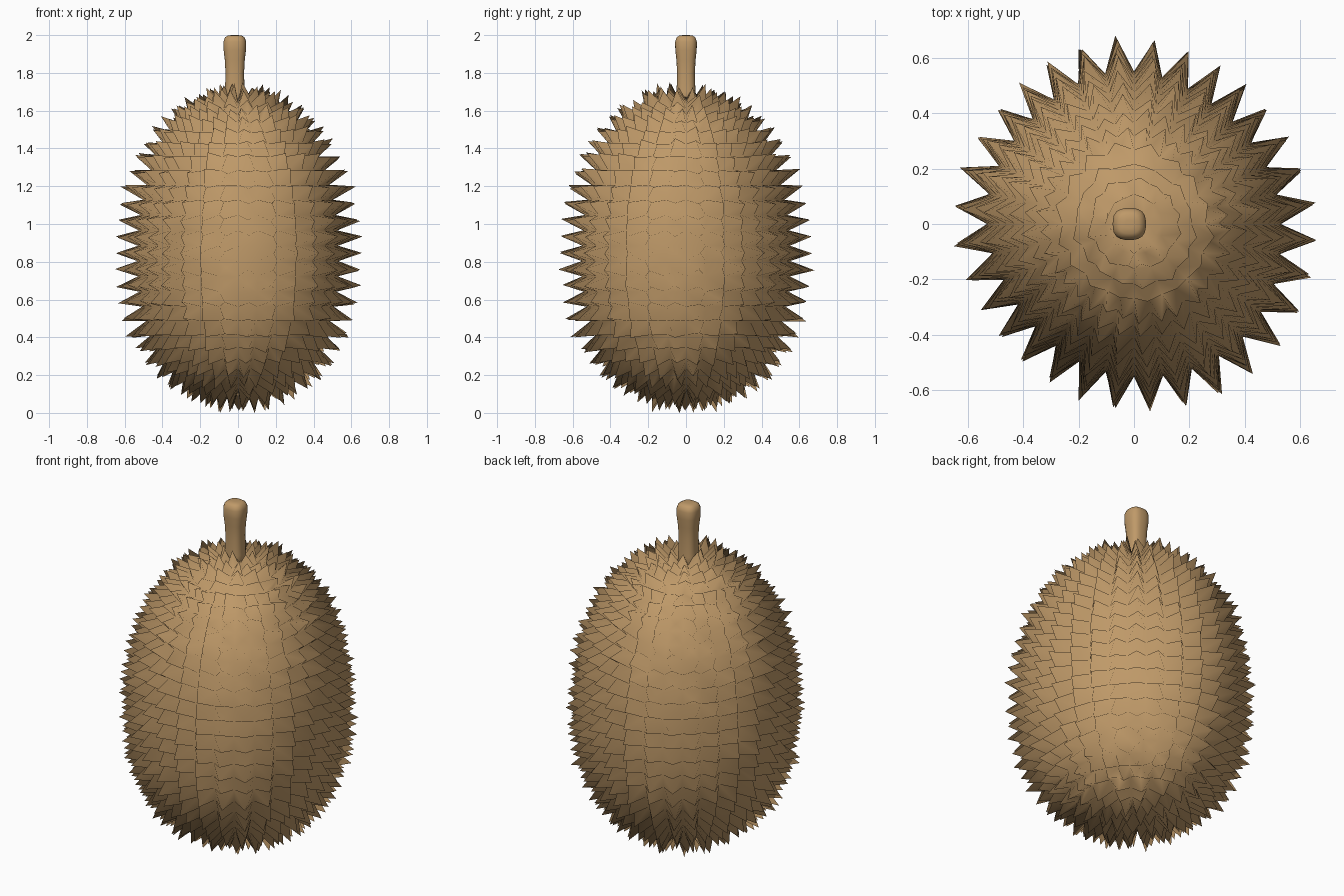
import bpy, bmesh, math, random
from mathutils import Vector

random.seed(4)
cube = bpy.data.objects.get("Cube")
if cube:
    bpy.data.objects.remove(cube, do_unlink=True)

husk = bpy.data.materials.new("husk_brown")
husk.use_nodes = True
colour = (0.52, 0.32, 0.14, 1)
husk.diffuse_color = colour
husk.node_tree.nodes["Principled BSDF"].inputs["Base Color"].default_value = colour

SEGMENTS, RINGS = 32, 30
CENTRE = Vector((0, 0, 0.885))
RADII = Vector((0.53, 0.55, 0.775))
SPIKE = 0.12


def finish(bm, name):
    bmesh.ops.recalc_face_normals(bm, faces=bm.faces)
    mesh = bpy.data.meshes.new(name)
    bm.to_mesh(mesh)
    bm.free()
    mesh.materials.append(husk)
    mesh.polygons.foreach_set("use_smooth", [True] * len(mesh.polygons))
    obj = bpy.data.objects.new(name, mesh)
    bpy.context.collection.objects.link(obj)
    return obj


def husk_point(polar, turn):
    """Point on the rounded, slightly lopsided egg form."""
    s, c = math.sin(polar), math.cos(polar)
    n = 2.25
    k = (s ** n + abs(c) ** n) ** (-1 / n)
    diagonal = math.sin(2 * turn)
    lump = 1 - 0.03 * diagonal + diagonal ** 2 * (
        0.035 * math.cos(turn + math.pi / 4) - 0.02)
    r = s * k * lump * (1 - 0.06 * c)
    return CENTRE + Vector((RADII.x * r * math.cos(turn),
                            RADII.y * r * math.sin(turn), RADII.z * c * k))


def segment_count(polar):
    """Fewer columns close to the two ends."""
    s = math.sin(polar)
    return SEGMENTS if s > 0.45 else SEGMENTS // 2 if s > 0.2 else SEGMENTS // 4


def bridge(bm, a, b):
    """Join two rings; where one has twice the columns, use five-sided faces."""
    if len(a) < len(b):
        a, b = b, a
    ratio = len(a) // len(b)
    for i in range(len(b)):
        fine = [a[(i * ratio + j) % len(a)] for j in range(ratio + 1)]
        bm.faces.new(fine + [b[(i + 1) % len(b)], b[i]])


# Spiky husk: every face between the rings is raised into a pyramid
bm = bmesh.new()
rings = []
for i in range(1, RINGS):
    polar = math.pi * i / RINGS
    count = segment_count(polar)
    rings.append([bm.verts.new(husk_point(polar, 2 * math.pi * j / count))
                  for j in range(count)])
for a, b in zip(rings, rings[1:]):
    bridge(bm, a, b)
bm.faces.new(rings[0])
bm.faces.new(rings[-1])
bmesh.ops.recalc_face_normals(bm, faces=bm.faces)
tips = bmesh.ops.poke(bm, faces=bm.faces[:], offset=SPIKE)["verts"]
for tip in tips:
    out = tip.co - CENTRE
    height = out.z / RADII.z
    # Spikes shorten toward the ends, most of all around the stem
    shorten = (0.035 if height > 0 else 0.012) * min(abs(height), 1) ** 3
    tip.co += out.normalized() * (random.uniform(-0.014, 0.012) - shorten)
    wobble = 0.006 + 0.008 * abs(height)
    tip.co += Vector([random.uniform(-wobble, wobble) for _ in range(3)])
finish(bm, "spiky_husk")

# Stem: rounded-square rings, pinched at the middle and softened at the tip
bm = bmesh.new()
PROFILE = [(1.58, 0.06), (1.7, 0.052), (1.8, 0.049), (1.87, 0.053), (1.92, 0.059),
           (1.965, 0.06), (1.988, 0.052), (1.998, 0.036), (2.0, 0.015)]
SIDES = 24
rings = []
for z, r in PROFILE:
    ring = []
    for k in range(SIDES):
        a = 2 * math.pi * k / SIDES
        c, s = math.cos(a), math.sin(a)
        q = r * (abs(c) ** 2.8 + abs(s) ** 2.8) ** (-1 / 2.8)
        ring.append(bm.verts.new((q * c - 0.017, q * s * 0.96, z)))
    rings.append(ring)
for low, high in zip(rings, rings[1:]):
    bridge(bm, low, high)
bm.faces.new(rings[-1])
bm.faces.new(rings[0])
finish(bm, "stem")
